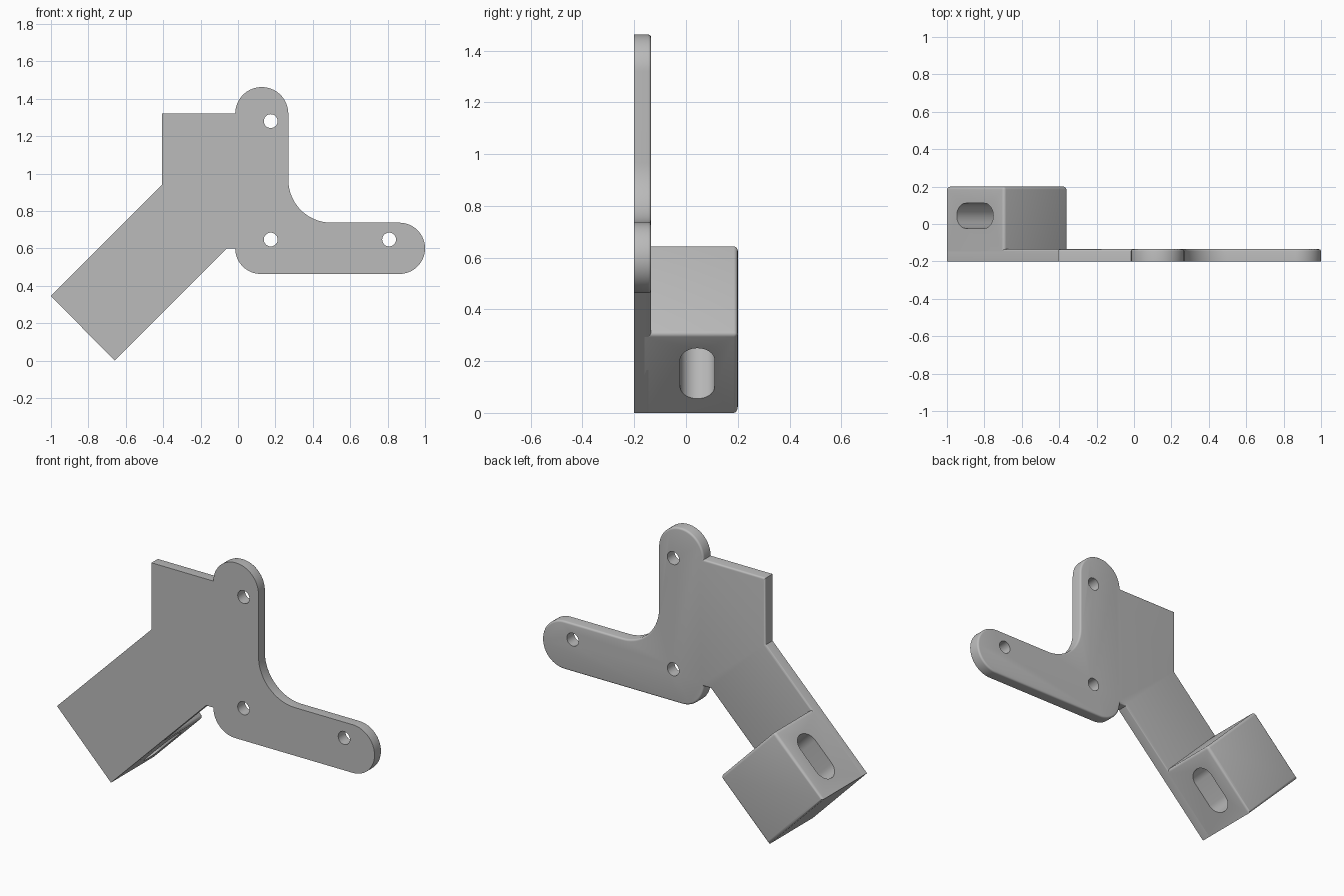
import bpy, bmesh
from math import pi, cos, sin, sqrt, radians
from mathutils import Vector, Matrix

cube = bpy.data.objects.get("Cube")
if cube:
    bpy.data.objects.remove(cube, do_unlink=True)

grey = bpy.data.materials.new("plain grey")
grey.use_nodes = True
colour = (0.5, 0.5, 0.5, 1)
grey.diffuse_color = colour
grey.node_tree.nodes["Principled BSDF"].inputs["Base Color"].default_value = colour

FRONT, PLATE_BACK, BLOCK_BACK = -0.20, -0.135, 0.20
ROUND = 0.016


def arc(cx, cy, r, start, end, steps=20):
    """Points along an arc, angles in degrees."""
    angles = [radians(start + (end - start) * i / steps) for i in range(steps + 1)]
    return [(cx + r * cos(a), cy + r * sin(a)) for a in angles]


def prism(name, outline, origin, across, up, depth, rounded=None):
    """Extrude an outline along depth; rounded(edge) picks edges to bevel."""
    bm = bmesh.new()
    o, a, u, d = (Vector(v) for v in (origin, across, up, depth))
    near = [bm.verts.new(o + a * p + u * q) for p, q in outline]
    face = bm.faces.new(near)
    far = bmesh.ops.extrude_face_region(bm, geom=[face])["geom"]
    bmesh.ops.translate(bm, vec=d, verts=[g for g in far if isinstance(g, bmesh.types.BMVert)])
    bmesh.ops.recalc_face_normals(bm, faces=bm.faces)
    if rounded:
        bmesh.ops.bevel(bm, geom=[e for e in bm.edges if rounded(e)], offset=ROUND,
                        offset_type='OFFSET', segments=4, profile=0.5,
                        affect='EDGES', clamp_overlap=True)
    mesh = bpy.data.meshes.new(name)
    bm.to_mesh(mesh)
    bm.free()
    mesh.materials.append(grey)
    obj = bpy.data.objects.new(name, mesh)
    bpy.context.collection.objects.link(obj)
    return obj


def activate(obj):
    bpy.ops.object.select_all(action='DESELECT')
    obj.select_set(True)
    bpy.context.view_layer.objects.active = obj


def cut(obj, cutter):
    cutter.hide_render = True
    activate(obj)
    mod = obj.modifiers.new("cut", 'BOOLEAN')
    mod.operation, mod.solver, mod.object = 'DIFFERENCE', 'EXACT', cutter
    bpy.ops.object.modifier_apply(modifier=mod.name)
    bpy.data.objects.remove(cutter, do_unlink=True)


def lies_at_back(edge, y):
    return all(abs(v.co.y - y) < 1e-4 for v in edge.verts)


X, Y, Z = (1, 0, 0), (0, 1, 0), (0, 0, 1)

# Flat bracket plate: rounded L arms, square shoulder and slanted leg
outline = [(-0.405, 1.32)]
outline += arc(0.127, 1.32, 0.142, 180, 0, 32)
outline += arc(0.499, 0.967, 0.23, 180, 270)
outline += arc(0.863, 0.60, 0.137, 90, -90, 32)
outline += arc(0.122, 0.60, 0.137, 270, 180)
outline += [(-0.06, 0.60), (-0.66, 0), (-1, 0.345), (-0.405, 0.94)]
plate = prism("mounting_plate", outline, (0, FRONT, 0), X, Z, (0, PLATE_BACK - FRONT, 0),
              lambda e: lies_at_back(e, PLATE_BACK))

# Screw holes
for x, z in [(0.175, 1.28), (0.175, 0.647), (0.808, 0.647)]:
    circle = arc(x, z, 0.037, 0, 360, 32)[:-1]
    cut(plate, prism("hole_cutter", circle, (0, FRONT - 0.1, 0), X, Z, (0, 0.3, 0)))

# Square block behind the end of the slanted leg
corners = [(-1, 0.345), (-0.66, 0), (-0.355, 0.305), (-0.695, 0.65)]
start = PLATE_BACK - 0.025


def block_edge(e):
    inner = all(v.co.x + v.co.z > -0.2 for v in e.verts)
    along_y = abs(e.verts[0].co.y - e.verts[1].co.y) > 0.1
    return lies_at_back(e, BLOCK_BACK) or (inner and along_y)


block = prism("end_block", corners, (0, start, 0), X, Z, (0, BLOCK_BACK - start, 0), block_edge)

# Long slot running diagonally through the block
s = 1 / sqrt(2)
slot = arc(0.071, 0, 0.067, -90, 90) + arc(-0.071, 0, 0.067, 90, 270)
cut(block, prism("slot_cutter", slot, (-1.03, 0.044, 0.675), (s, 0, s), Y, (0.7, 0, -0.7)))

for obj in (plate, block):
    activate(obj)
    bpy.ops.object.shade_smooth_by_angle(angle=radians(35))
